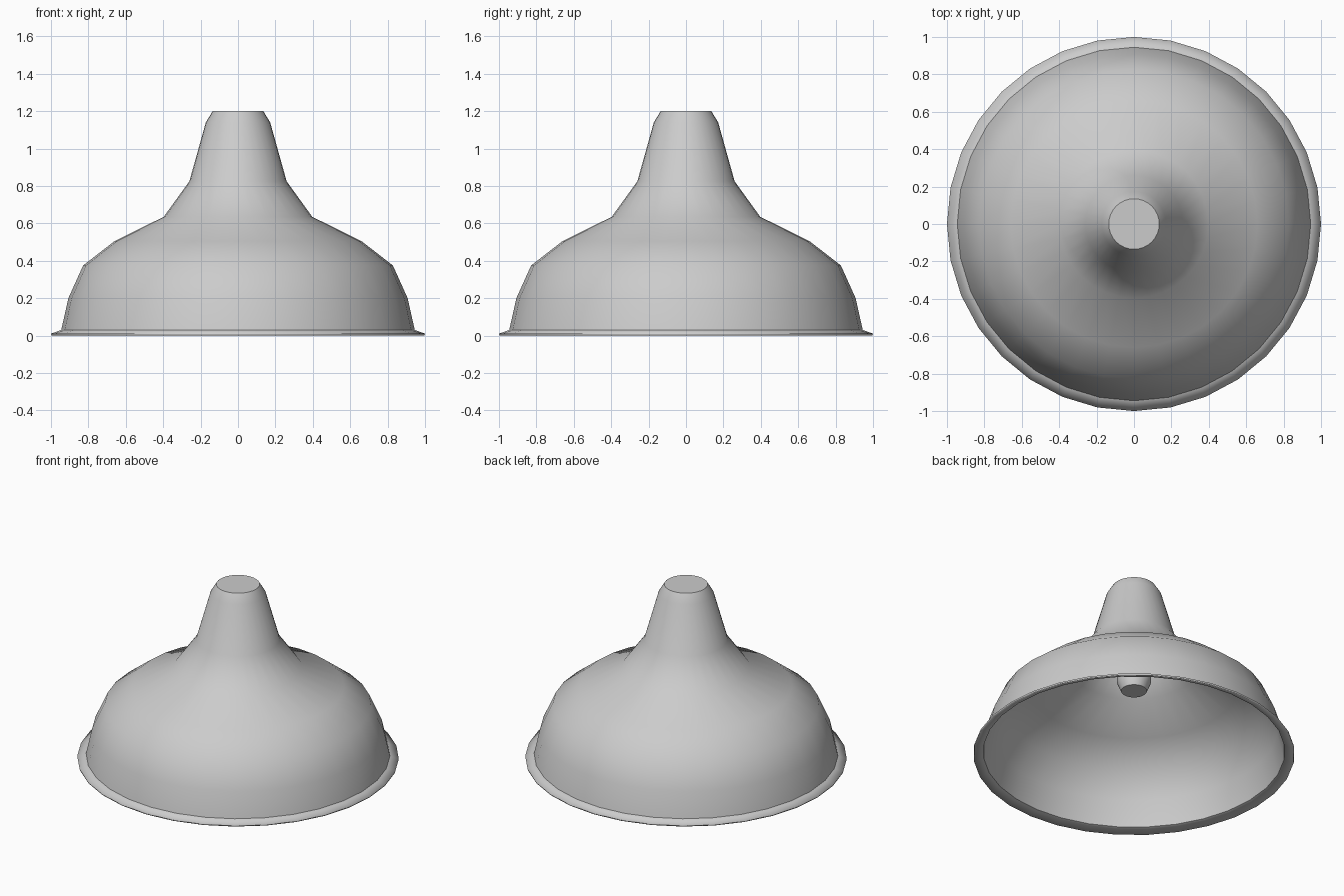
import bpy
import bmesh
import math

if "Cube" in bpy.data.objects:
    bpy.data.objects.remove(bpy.data.objects["Cube"], do_unlink=True)

SEGMENTS = 32

grey = bpy.data.materials.new("light grey enamel")
grey.use_nodes = True
colour = (0.6, 0.6, 0.6, 1)
grey.diffuse_color = colour
grey.node_tree.nodes["Principled BSDF"].inputs["Base Color"].default_value = colour


def lathe(name, profile, cap_end=False):
    """Turn a top-to-bottom (radius, height) profile about z, closing its top."""
    bm = bmesh.new()
    rings = []
    for radius, z in profile:
        ring = []
        for i in range(SEGMENTS):
            a = math.tau * i / SEGMENTS
            ring.append(bm.verts.new((radius * math.cos(a), radius * math.sin(a), z)))
        rings.append(ring)
    for upper, lower in zip(rings, rings[1:]):
        for i in range(SEGMENTS):
            j = (i + 1) % SEGMENTS
            bm.faces.new((upper[i], lower[i], lower[j], upper[j]))
    bm.faces.new(rings[0])
    if cap_end:
        bm.faces.new(rings[-1][::-1])
    mesh = bpy.data.meshes.new(name)
    bm.to_mesh(mesh)
    bm.free()
    mesh.materials.append(grey)
    obj = bpy.data.objects.new(name, mesh)
    bpy.context.collection.objects.link(obj)
    bpy.ops.object.select_all(action="DESELECT")
    obj.select_set(True)
    bpy.context.view_layer.objects.active = obj
    bpy.ops.object.shade_smooth_by_angle(angle=math.radians(45))
    return obj


# Bell-shaped shade with a narrow neck and flared rim
shade = lathe("lamp_shade", [
    (0.135, 1.2), (0.172, 1.14), (0.26, 0.825), (0.397, 0.635), (0.66, 0.505),
    (0.828, 0.375), (0.907, 0.2), (0.945, 0.03), (1.0, 0.01)])
shell = shade.modifiers.new("sheet thickness", "SOLIDIFY")
shell.thickness = 0.01
shell.offset = -1

# Bulb holder hanging inside the neck
lathe("bulb_socket", [(0.105, 1.185), (0.105, 0.52), (0.08, 0.46)], cap_end=True)
